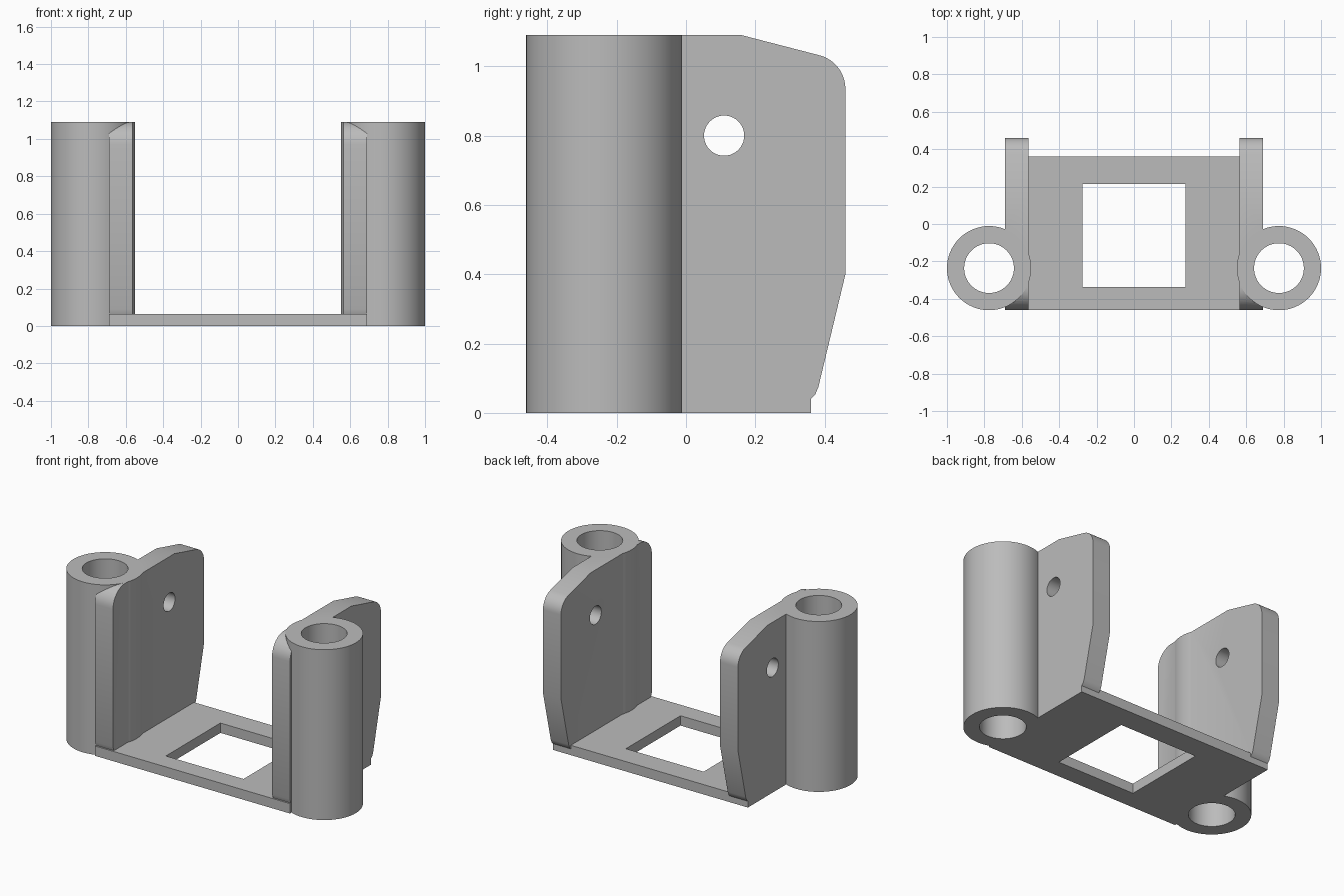
import bpy, bmesh
from math import cos, sin, pi, radians
from mathutils import Matrix, Vector

old = bpy.data.objects.get("Cube")
if old:
    bpy.data.objects.remove(old, do_unlink=True)

HEIGHT = 1.09
WALL_IN, WALL_OUT = 0.563, 0.69
TUBE_X, TUBE_Y = 0.775, -0.236

grey = bpy.data.materials.new("plain grey")
grey.use_nodes = True
colour = (0.5, 0.5, 0.5, 1)
grey.diffuse_color = colour
grey.node_tree.nodes["Principled BSDF"].inputs["Base Color"].default_value = colour


def finish(bm, name):
    bmesh.ops.recalc_face_normals(bm, faces=bm.faces)
    mesh = bpy.data.meshes.new(name)
    bm.to_mesh(mesh)
    bm.free()
    mesh.materials.append(grey)
    obj = bpy.data.objects.new(name, mesh)
    bpy.context.collection.objects.link(obj)
    return obj


def box(name, low, high):
    bm = bmesh.new()
    low, high = Vector(low), Vector(high)
    bmesh.ops.create_cube(bm, size=1, matrix=Matrix.Translation((low + high) / 2)
                          @ Matrix.Diagonal((*(high - low), 1)))
    return finish(bm, name)


def rod(name, centre, radius, length, axis="Z", sides=64):
    bm = bmesh.new()
    turn = Matrix.Rotation(pi / 2, 4, "Y") if axis == "X" else Matrix()
    bmesh.ops.create_cone(bm, cap_ends=True, segments=sides, radius1=radius, radius2=radius,
                          depth=length, matrix=Matrix.Translation(centre) @ turn)
    return finish(bm, name)


def arc(y, z, radius, start, end, steps=10):
    angles = [radians(start + (end - start) * i / steps) for i in range(steps + 1)]
    return [(y + radius * cos(a), z + radius * sin(a)) for a in angles]


def wall(name, side):
    # Side outline in the y-z plane, extruded across the wall thickness
    outline = [(-0.46, 0), (0.36, 0), (0.36, 0.04), (0.373, 0.053), (0.382, 0.075), (0.46, 0.40)]
    outline += arc(0.36, 0.935, 0.1, 0, 77)
    outline += [(0.16, HEIGHT)]
    outline += arc(-0.34, HEIGHT - 0.12, 0.12, 90, 180)
    outline += [(-0.46, 0.09), (-0.45, 0.063), (-0.46, 0.063)]
    bm = bmesh.new()
    face = bm.faces.new([bm.verts.new((side * WALL_IN, y, z)) for y, z in outline])
    grown = bmesh.ops.extrude_face_region(bm, geom=[face])["geom"]
    bmesh.ops.translate(bm, vec=(side * (WALL_OUT - WALL_IN), 0, 0),
                        verts=[v for v in grown if isinstance(v, bmesh.types.BMVert)])
    return finish(bm, name)


def combine(target, other, operation):
    mod = target.modifiers.new(operation.title(), "BOOLEAN")
    mod.operation, mod.solver, mod.object = operation, "EXACT", other
    bpy.context.view_layer.objects.active = target
    bpy.ops.object.modifier_apply(modifier=mod.name)
    bpy.data.objects.remove(other, do_unlink=True)


# Base plate, with the walls and tubes fused on
bracket = box("bracket", (-WALL_OUT, -0.46, 0), (WALL_OUT, 0.36, 0.063))
for side in (-1, 1):
    combine(bracket, wall("side_wall", side), "UNION")
for side in (-1, 1):
    tube = rod("tube", (side * TUBE_X, TUBE_Y, HEIGHT / 2), 0.225, HEIGHT)
    combine(bracket, tube, "UNION")

# Tube bores, wall pin holes and the base window
for side in (-1, 1):
    combine(bracket, rod("bore", (side * TUBE_X, TUBE_Y, HEIGHT / 2), 0.133, 2), "DIFFERENCE")
    combine(bracket, rod("pin_hole", (side * 0.63, 0.11, 0.8), 0.058, 0.4, "X", 40), "DIFFERENCE")
combine(bracket, box("window", (-0.275, -0.337, -0.1), (0.275, 0.215, 0.2)), "DIFFERENCE")

# Smooth the round faces, keep the hard edges
bpy.ops.object.select_all(action="DESELECT")
bracket.select_set(True)
bpy.context.view_layer.objects.active = bracket
bpy.ops.object.shade_smooth_by_angle(angle=radians(30))
